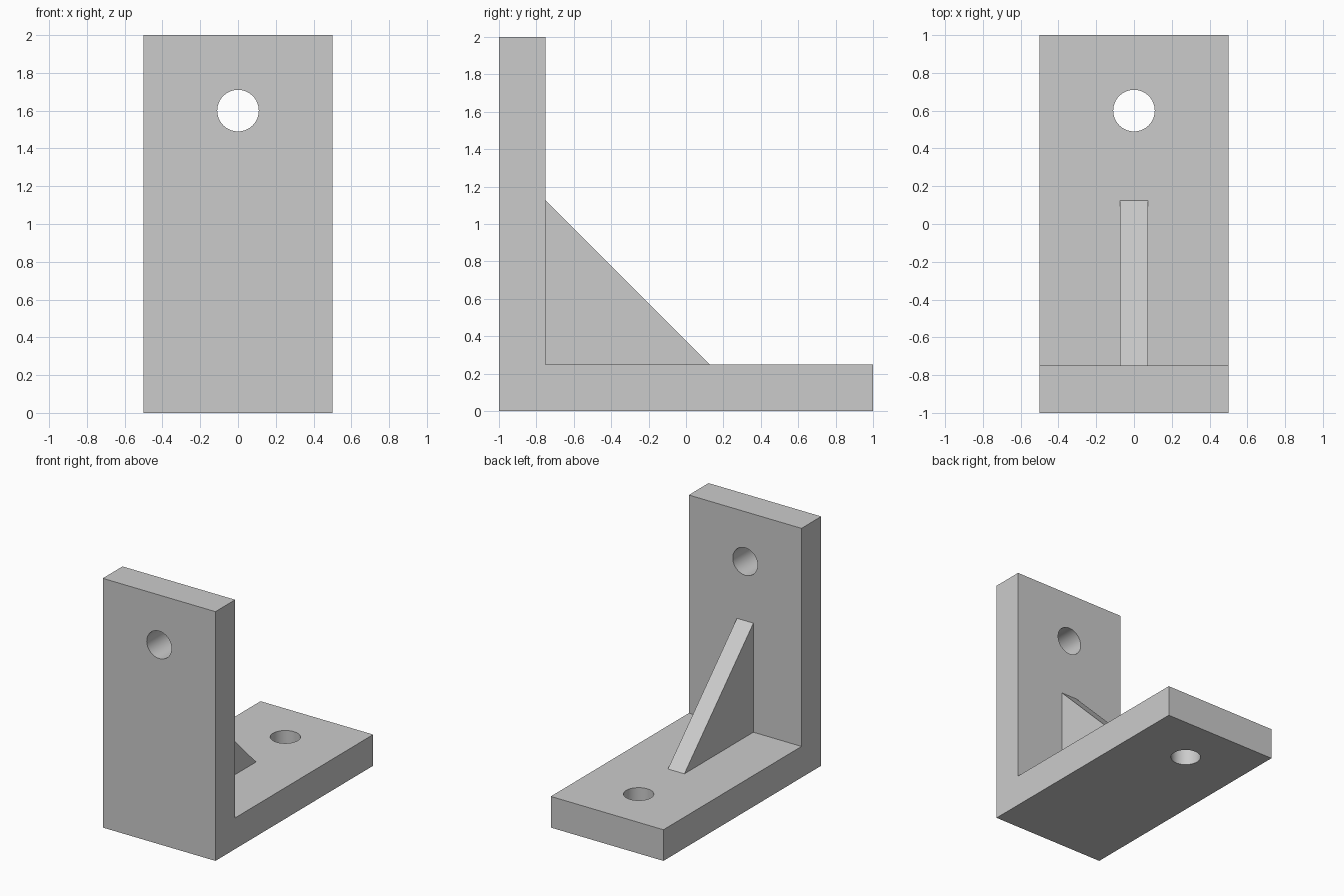
import bpy, bmesh
from mathutils import Vector
from math import pi

if "Cube" in bpy.data.objects:
    bpy.data.objects.remove(bpy.data.objects["Cube"], do_unlink=True)

grey = bpy.data.materials.new("plain grey")
grey.use_nodes = True
colour = (0.6, 0.6, 0.6, 1)
grey.diffuse_color = colour
grey.node_tree.nodes["Principled BSDF"].inputs["Base Color"].default_value = colour


def extrude_profile(name, points, width):
    """Prism with a (y, z) profile, centred on x = 0."""
    bm = bmesh.new()
    face = bm.faces.new([bm.verts.new((-width / 2, y, z)) for y, z in points])
    grown = bmesh.ops.extrude_face_region(bm, geom=[face])["geom"]
    verts = [v for v in grown if isinstance(v, bmesh.types.BMVert)]
    bmesh.ops.translate(bm, verts=verts, vec=Vector((width, 0, 0)))
    bmesh.ops.recalc_face_normals(bm, faces=bm.faces)
    mesh = bpy.data.meshes.new(name)
    bm.to_mesh(mesh)
    bm.free()
    mesh.materials.append(grey)
    obj = bpy.data.objects.new(name, mesh)
    bpy.context.collection.objects.link(obj)
    return obj


def drill(target, name, location, rotation):
    """Cut a round bolt hole through the target."""
    bpy.ops.mesh.primitive_cylinder_add(vertices=64, radius=0.11, depth=0.6,
                                        location=location, rotation=rotation)
    cutter = bpy.context.object
    cutter.name = name
    cutter.data.materials.append(grey)
    cut = target.modifiers.new(name, 'BOOLEAN')
    cut.object = cutter
    cut.solver = 'EXACT'
    bpy.context.view_layer.objects.active = target
    bpy.ops.object.modifier_apply(modifier=cut.name)
    bpy.data.objects.remove(cutter, do_unlink=True)


# L-shaped bracket: upright plate and base plate in one piece
T = 0.25
bracket = extrude_profile("bracket", [(-1, 0), (1, 0), (1, T), (-1 + T, T),
                                      (-1 + T, 2), (-1, 2)], 1)

# Bolt holes
drill(bracket, "wall_hole", (0, -1 + T / 2, 1.6), (pi / 2, 0, 0))
drill(bracket, "base_hole", (0, 0.6, T / 2), (0, 0, 0))

# Triangular rib in the inner corner
extrude_profile("support_rib", [(-1 + T, T), (0.125, T), (-1 + T, 1.125)], 0.146)

# Smooth hole walls, sharp plate edges
bpy.ops.object.select_all(action='DESELECT')
bracket.select_set(True)
bpy.context.view_layer.objects.active = bracket
bpy.ops.object.shade_smooth_by_angle(angle=pi / 6)
